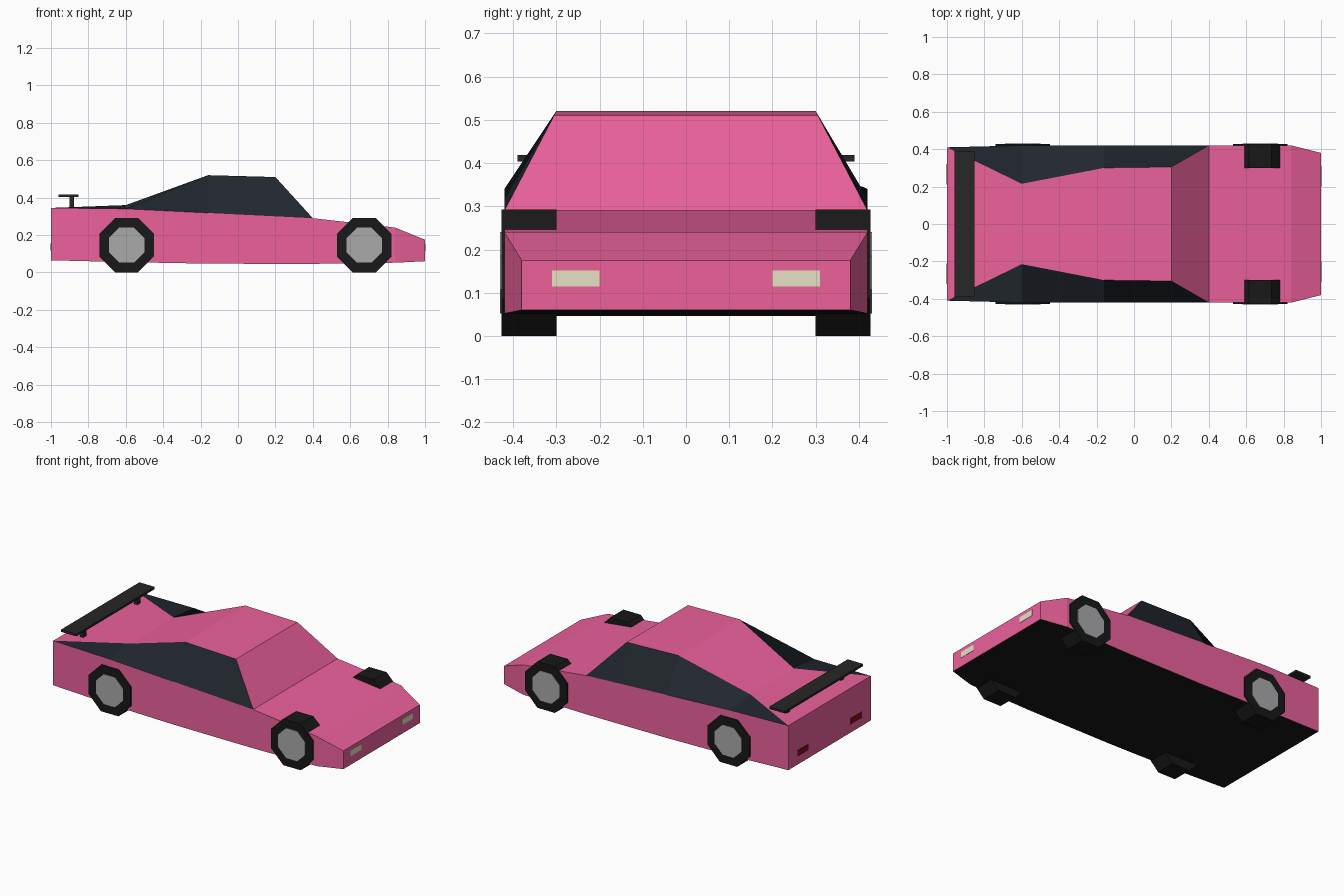
import bpy, bmesh, math
from mathutils import Matrix

if "Cube" in bpy.data.objects:
    bpy.data.objects.remove(bpy.data.objects["Cube"])


def material(name, rgb):
    m = bpy.data.materials.new(name)
    m.diffuse_color = (*rgb, 1)
    m.use_nodes = True
    m.node_tree.nodes["Principled BSDF"].inputs["Base Color"].default_value = m.diffuse_color
    return m


PINK = material("pink_paint", (0.84, 0.12, 0.33))
GLASS = material("dark_glass", (0.015, 0.02, 0.027))
BLACK = material("black", (0.009, 0.009, 0.009))
TRIM = material("spoiler_black", (0.02, 0.02, 0.02))
METAL = material("hub_grey", (0.4, 0.4, 0.41))
CREAM = material("headlight_cream", (0.8, 0.75, 0.55))
RED = material("tail_light_red", (0.2, 0.005, 0.01))


def finish(name, bm, *mats):
    bmesh.ops.recalc_face_normals(bm, faces=bm.faces)
    mesh = bpy.data.meshes.new(name)
    bm.to_mesh(mesh)
    bm.free()
    for m in mats:
        mesh.materials.append(m)
    ob = bpy.data.objects.new(name, mesh)
    bpy.context.collection.objects.link(ob)
    return ob


def box(name, x, y, z, mat):
    """Box from (min, max) ranges."""
    bm = bmesh.new()
    r = (x, y, z)
    size = [b - a for a, b in r]
    mid = [(a + b) / 2 for a, b in r]
    bmesh.ops.create_cube(bm, size=1, matrix=Matrix.Translation(mid) @ Matrix.Diagonal((*size, 1)))
    return finish(name, bm, mat)


def octagon(name, x, z, y, apothem, mat):
    """Eight-sided drum along y, with a flat side down."""
    bm = bmesh.new()
    radius = apothem / math.cos(math.pi / 8)
    mat4 = (Matrix.Translation((x, (y[0] + y[1]) / 2, z)) @ Matrix.Rotation(math.pi / 2, 4, 'X')
            @ Matrix.Rotation(math.pi / 8, 4, 'Z'))
    bmesh.ops.create_cone(bm, cap_ends=True, segments=8, radius1=radius, radius2=radius,
                          depth=y[1] - y[0], matrix=mat4)
    # make sure a flat side faces down whatever the primitive's start angle
    low = min(v.co.z for v in bm.verts)
    if sum(abs(v.co.z - low) < 1e-4 for v in bm.verts) < 4:
        bmesh.ops.rotate(bm, verts=bm.verts, cent=(x, 0, z), matrix=Matrix.Rotation(math.pi / 8, 3, 'Y'))
    return finish(name, bm, mat)


# Body: cross-sections of x, floor z, belt (y, z), roof edge (y, z)
sections = [
    (-1.00, 0.065, (0.41, 0.345), (0.41, 0.345)),
    (-0.60, 0.055, (0.42, 0.340), (0.215, 0.36)),
    (-0.16, 0.047, (0.42, 0.318), (0.30, 0.52)),
    (0.20, 0.046, (0.42, 0.300), (0.305, 0.51)),
    (0.40, 0.046, (0.42, 0.290), (0.42, 0.29)),
    (0.84, 0.052, (0.42, 0.240), (0.42, 0.24)),
    (1.00, 0.060, (0.38, 0.175), (0.38, 0.175)),
]
bm = bmesh.new()
rings = []
for x, floor, belt, roof in sections:
    half = [[], []]
    for i, s in enumerate((-1, 1)):
        low = bm.verts.new((x, s * belt[0], floor))
        mid = bm.verts.new((x, s * belt[0], belt[1]))
        top = mid if roof == belt else bm.verts.new((x, s * roof[0], roof[1]))
        half[i] = [low, mid, top]
    rings.append(half[0] + half[1][::-1])


def face(verts, index):
    verts = list(dict.fromkeys(verts))
    if len(verts) > 2:
        bm.faces.new(verts).material_index = index


strip_mats = (0, 1, 0, 1, 0, 2)  # side, glass, roof, glass, side, floor
for a, b in zip(rings, rings[1:]):
    for i, m in enumerate(strip_mats):
        j = (i + 1) % 6
        face((a[i], a[j], b[j], b[i]), m)
face(rings[0], 0)
face(rings[-1], 0)
finish("body", bm, PINK, GLASS, BLACK)

# Wheels, hubs, lights and spoiler posts on both sides
for s, side in ((-1, "right"), (1, "left")):
    def span(a, b):
        return tuple(sorted((s * a, s * b)))

    for x, end in ((-0.595, "rear"), (0.675, "front")):
        octagon(f"{end}_{side}_tyre", x, 0.146, span(0.30, 0.427), 0.146, BLACK)
        octagon(f"{end}_{side}_hub", x, 0.146, span(0.40, 0.43), 0.094, METAL)
    box(f"{side}_headlight", (0.98, 1.002), span(0.20, 0.31), (0.115, 0.152), CREAM)
    box(f"{side}_tail_light", (-1.002, -0.98), span(0.21, 0.32), (0.117, 0.155), RED)
    box(f"{side}_spoiler_post", (-0.902, -0.878), span(0.255, 0.285), (0.33, 0.41), TRIM)

# Spoiler wing
box("spoiler_wing", (-0.96, -0.853), (-0.39, 0.39), (0.404, 0.418), TRIM)
